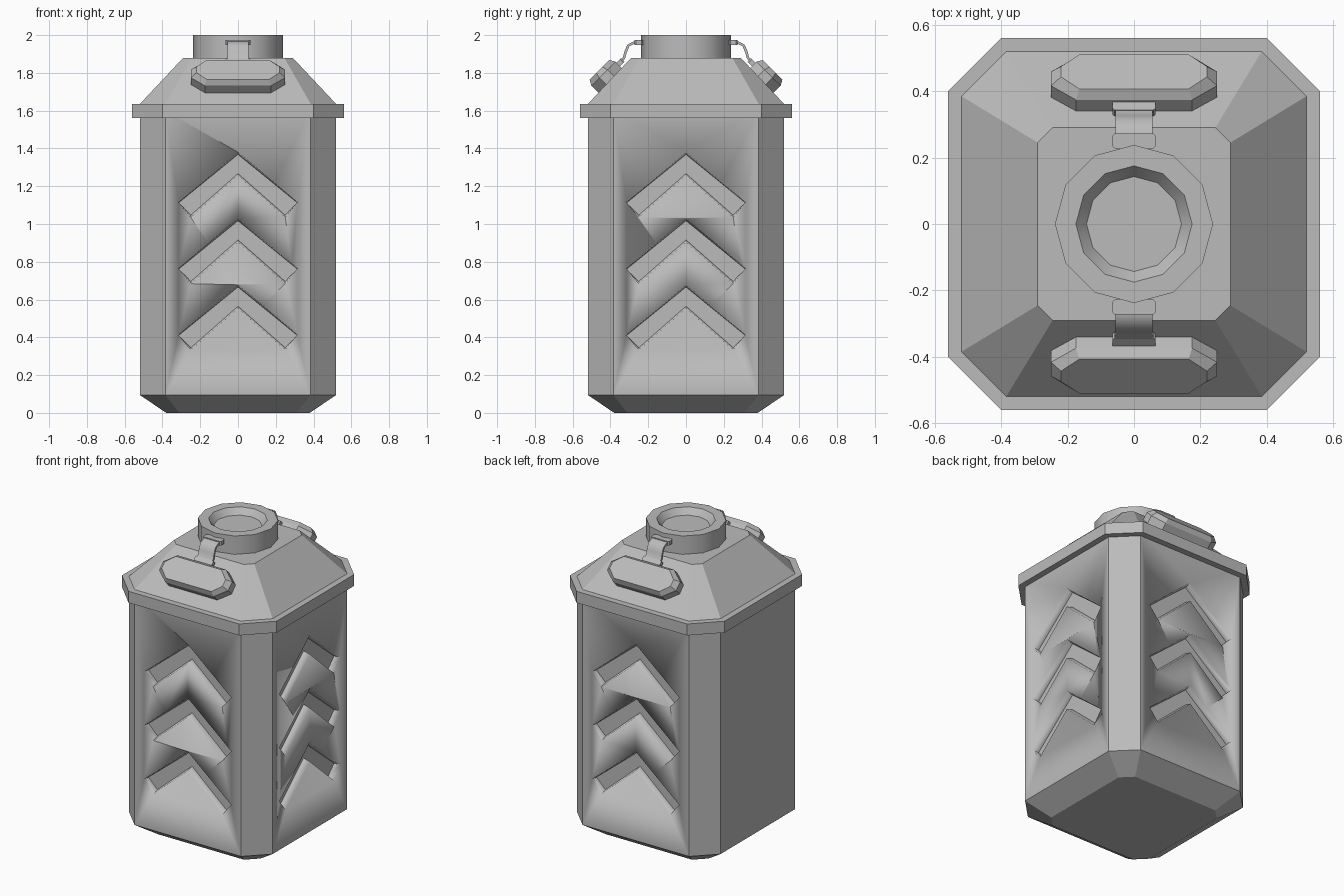
import bpy, bmesh, math
from mathutils import Vector, Matrix

old = bpy.data.objects.get("Cube")
if old:
    bpy.data.objects.remove(old)

grey = bpy.data.materials.new("plain grey")
grey.use_nodes = True
tone = (0.5, 0.5, 0.5, 1)
grey.diffuse_color = tone
grey.node_tree.nodes["Principled BSDF"].inputs["Base Color"].default_value = tone


def loft(name, rings, matrix=None, angle=35):
    """Skin a stack of equal-sized rings and cap both ends."""
    bm = bmesh.new()
    rows = [[bm.verts.new(p) for p in ring] for ring in rings]
    n = len(rows[0])
    for a, b in zip(rows, rows[1:]):
        for i in range(n):
            j = (i + 1) % n
            bm.faces.new((a[i], a[j], b[j], b[i]))
    bm.faces.new(rows[0][::-1])
    bm.faces.new(rows[-1])
    if matrix:
        bm.transform(matrix)
    bmesh.ops.recalc_face_normals(bm, faces=bm.faces)
    mesh = bpy.data.meshes.new(name)
    bm.to_mesh(mesh)
    bm.free()
    mesh.materials.append(grey)
    ob = bpy.data.objects.new(name, mesh)
    bpy.context.collection.objects.link(ob)
    bpy.ops.object.select_all(action="DESELECT")
    ob.select_set(True)
    bpy.context.view_layer.objects.active = ob
    bpy.ops.object.shade_smooth_by_angle(angle=math.radians(angle))
    return ob


def octagon(z, w, h, cx, cy):
    """Cut-corner rectangle: half sizes w, h; flat sides end at cx, cy."""
    quarter = [(w, cy), (cx, h)]
    pts = quarter + [(-x, y) for x, y in quarter[::-1]]
    pts += [(-x, -y) for x, y in pts]
    return [Vector((x, y, z)) for x, y in pts]


def circle(z, r, n=12):
    return [Vector((r * math.cos(2 * math.pi * i / n), r * math.sin(2 * math.pi * i / n), z))
            for i in range(n)]


def square_oct(z, half, corner):
    return octagon(z, half, half, corner, corner)


# Main container and shoulder with its rim
body = loft("body", [square_oct(0, 0.38, 0.31), square_oct(0.095, 0.52, 0.385),
                     square_oct(1.6, 0.52, 0.385)], angle=20)
loft("shoulder", [square_oct(1.56, 0.56, 0.40), square_oct(1.635, 0.56, 0.40),
                  square_oct(1.635, 0.52, 0.385), square_oct(1.88, 0.29, 0.245)], angle=10)

# Round cap with a dished top
loft("cap", [circle(1.87, 0.238), circle(2, 0.238), circle(2, 0.175), circle(1.96, 0.143)])


# Chevron recesses on the front, +x side and back
def chevron(depth, z, inset):
    tip, low, end = 1.38 - inset, 1.255 + inset, 0.02 * inset
    half = [(0.315 - end, 1.115 - inset * 0.3), (0.25 - end, 1.035 + inset)]
    pts = [(0, tip)] + half + [(0, low)] + [(-x, h) for x, h in half[::-1]]
    return [Vector((x, depth, h + z)) for x, h in pts]


for side, turn in (("front", 0), ("left", 90), ("back", 180)):
    for row in range(3):
        drop = -0.351 * row
        cutter = loft(f"{side}_chevron_cutter_{row}",
                      [chevron(-0.56, drop, 0), chevron(-0.52, drop, 0), chevron(-0.475, drop, 0.012)],
                      Matrix.Rotation(math.radians(turn), 4, "Z"))
        cut = body.modifiers.new("chevron", "BOOLEAN")
        cut.object, cut.operation, cut.solver = cutter, "DIFFERENCE", "EXACT"
        bpy.ops.object.select_all(action="DESELECT")
        bpy.context.view_layer.objects.active = body
        bpy.ops.object.modifier_apply(modifier=cut.name)
        bpy.data.objects.remove(cutter)

# Latch pads, straps and clasps at front and back
strap_path = [(0.23, 1.962), (0.275, 1.96), (0.305, 1.945), (0.32, 1.91), (0.328, 1.88), (0.36, 1.845)]


def strap_ring(i):
    here = Vector(strap_path[i])
    run = (Vector(strap_path[min(i + 1, 5)]) - Vector(strap_path[max(i - 1, 0)])).normalized()
    off = Vector((-run.y, run.x)) * 0.007
    return [Vector((x, -(here + s * off).x, (here + s * off).y))
            for x, s in ((-0.055, -1), (0.055, -1), (0.055, 1), (-0.055, 1))]


for side, turn in (("front", 0), ("back", math.pi)):
    spin = Matrix.Rotation(turn, 4, "Z")

    def place(y, z, tilt):
        return spin @ Matrix.Translation((0, -y, z)) @ Matrix.Rotation(math.radians(tilt), 4, "X")

    loft(f"{side}_latch_pad", [octagon(-0.055, 0.25, 0.09, 0.175, 0.03),
                               octagon(0.025, 0.25, 0.09, 0.175, 0.03),
                               octagon(0.055, 0.22, 0.073, 0.165, 0.022)],
         place(0.42, 1.778, 45), angle=20)
    loft(f"{side}_strap", [strap_ring(i) for i in range(6)], spin, angle=50)
    for label, spot in (("upper", (0.25, 1.96, 0)), ("lower", (0.35, 1.852, 45))):
        loft(f"{side}_{label}_clasp", [octagon(z, 0.065, 0.022, 0.058, 0.015) for z in (-0.013, 0.013)],
             place(*spot), angle=20)
